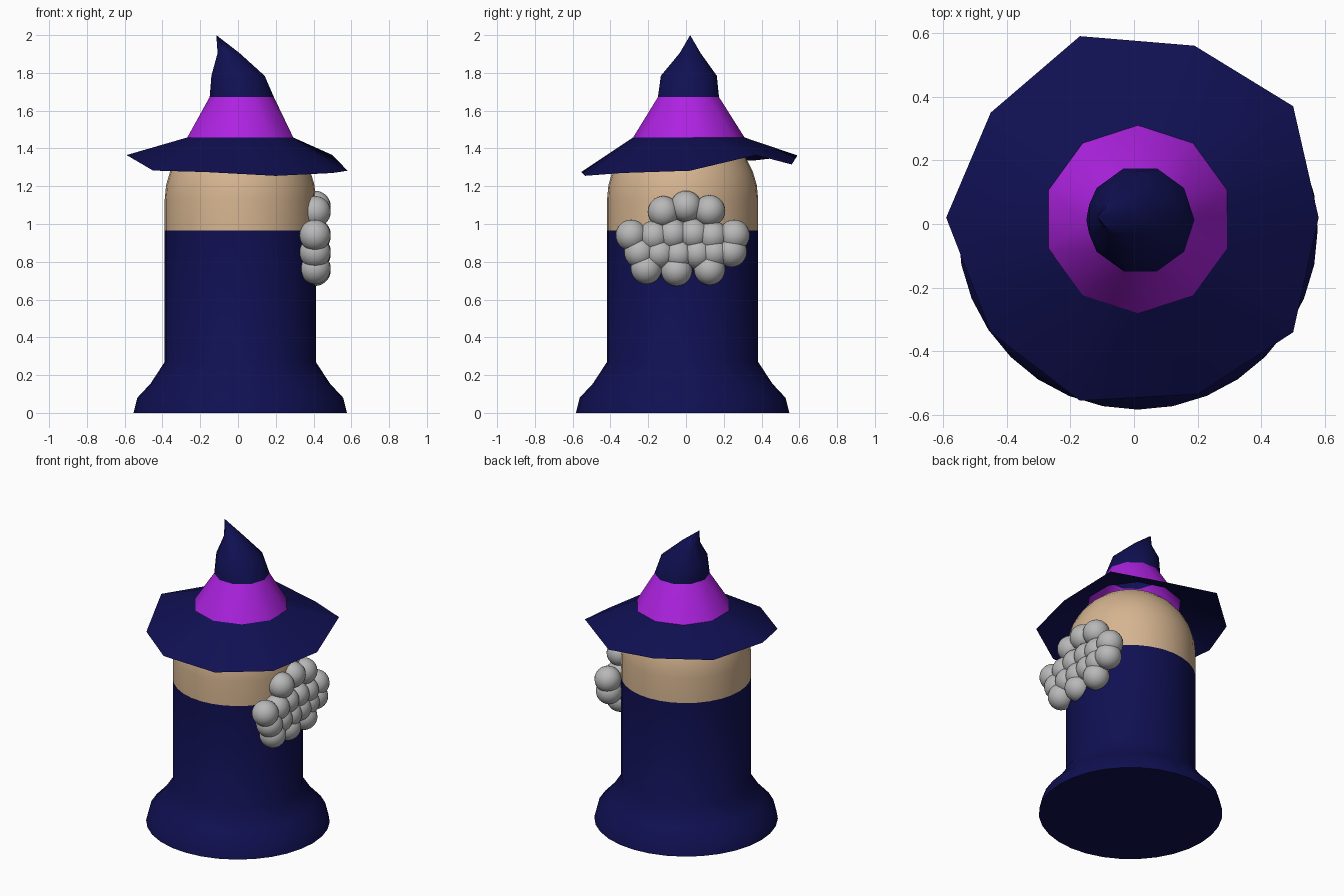
import bpy, bmesh, math
from math import sin, cos, pi, radians
from mathutils import Matrix

if "Cube" in bpy.data.objects:
    bpy.data.objects.remove(bpy.data.objects["Cube"])


def material(name, rgb):
    m = bpy.data.materials.new(name)
    m.diffuse_color = (*rgb, 1)
    m.use_nodes = True
    m.node_tree.nodes["Principled BSDF"].inputs["Base Color"].default_value = m.diffuse_color
    return m


NAVY = material("navy cloth", (0.005, 0.005, 0.085))
PURPLE = material("purple band", (0.42, 0.016, 0.75))
SKIN = material("skin", (0.67, 0.46, 0.28))
GREY = material("grey beard", (0.48, 0.48, 0.48))


def finish(bm, name, mats, rule=None, angle=35):
    """Turn a bmesh into a shaded, coloured object."""
    bmesh.ops.recalc_face_normals(bm, faces=bm.faces)
    if rule:
        for f in bm.faces:
            f.material_index = rule(f.calc_center_median())
    me = bpy.data.meshes.new(name)
    bm.to_mesh(me)
    bm.free()
    for m in mats:
        me.materials.append(m)
    me.shade_smooth()
    me.set_sharp_from_angle(angle=radians(angle))
    ob = bpy.data.objects.new(name, me)
    bpy.context.collection.objects.link(ob)
    return ob


def ring(bm, n, r, cx, cy, z, turn=0.0):
    return [bm.verts.new((cx + r * cos(turn + 2 * pi * i / n),
                          cy + r * sin(turn + 2 * pi * i / n), z)) for i in range(n)]


def quads(bm, a, b):
    n = len(a)
    for i in range(n):
        bm.faces.new((a[i], a[(i + 1) % n], b[(i + 1) % n], b[i]))


def zigzag(bm, a, b):
    """Triangle strip; a sits at 36*k degrees, b half a step further."""
    n = len(a)
    for i in range(n):
        j = (i + 1) % n
        bm.faces.new((a[i], a[j], b[i]))
        bm.faces.new((a[j], b[j], b[i]))


def fan(bm, a, tip):
    for i in range(len(a)):
        bm.faces.new((a[i], a[(i + 1) % len(a)], tip))


# Body: flared robe, bare head with a domed top
CX, CY = 0.012, -0.018
profile = [(0.565, 0), (0.545, 0.08), (0.475, 0.155), (0.40, 0.27), (0.40, 0.965), (0.40, 1.13)]
profile += [(0.4 * cos(radians(t)), 1.13 + 0.4 * sin(radians(t))) for t in range(11, 89, 11)]
bm = bmesh.new()
rings = [ring(bm, 32, r, CX, CY, z) for r, z in profile]
for a, b in zip(rings, rings[1:]):
    quads(bm, a, b)
bm.faces.new(rings[0])
fan(bm, rings[-1], bm.verts.new((CX, CY, 1.53)))
finish(bm, "robe_and_head", [NAVY, SKIN], lambda c: int(c.z > 0.965))

# Hat brim: bent ten-sided edge, given from +x counter-clockwise
edge = [(0.58, 0.02, 1.282), (0.50, 0.37, 1.365), (0.19, 0.56, 1.315), (-0.17, 0.59, 1.363),
        (-0.45, 0.35, 1.335), (-0.59, 0.02, 1.365), (-0.45, -0.34, 1.283),
        (-0.17, -0.555, 1.275), (0.20, -0.535, 1.255), (0.50, -0.34, 1.27)]
H = pi / 10
bm = bmesh.new()
outer = [bm.verts.new(p) for p in edge]
inner = ring(bm, 10, 0.295, 0.012, 0.015, 1.458, H)
zigzag(bm, outer, inner)
finish(bm, "hat_brim", [NAVY], angle=40)

# Hat band
bm = bmesh.new()
low = ring(bm, 10, 0.295, 0.012, 0.015, 1.458, H)
top = ring(bm, 10, 0.17, 0.02, 0.013, 1.672)
zigzag(bm, top, low)
finish(bm, "hat_band", [PURPLE])

# Hat point, bent towards -x
bm = bmesh.new()
a = ring(bm, 10, 0.17, 0.02, 0.013, 1.672)
b = ring(bm, 10, 0.148, 0.0, 0.015, 1.785, H)
c = ring(bm, 10, 0.058, -0.05, 0.022, 1.905)
zigzag(bm, a, b)
zigzag(bm, c, b)
fan(bm, c, bm.verts.new((-0.115, 0.022, 2.0)))
finish(bm, "hat_point", [NAVY])

# Beard: cluster of balls on the +x side, (y, z) centres
balls = [(-0.12, 1.065), (0.0, 1.093), (0.125, 1.07),
         (-0.29, 0.94), (-0.17, 0.935), (-0.07, 0.945), (0.04, 0.945), (0.14, 0.935), (0.255, 0.94),
         (-0.245, 0.85), (-0.14, 0.845), (-0.04, 0.84), (0.06, 0.845), (0.15, 0.85), (0.24, 0.855),
         (-0.21, 0.765), (-0.05, 0.755), (0.125, 0.76)]
bm = bmesh.new()
for y, z in balls:
    bmesh.ops.create_uvsphere(bm, u_segments=24, v_segments=14, radius=0.083,
                              matrix=Matrix.Translation((0.408, y, z)))
finish(bm, "beard", [GREY], angle=60)
